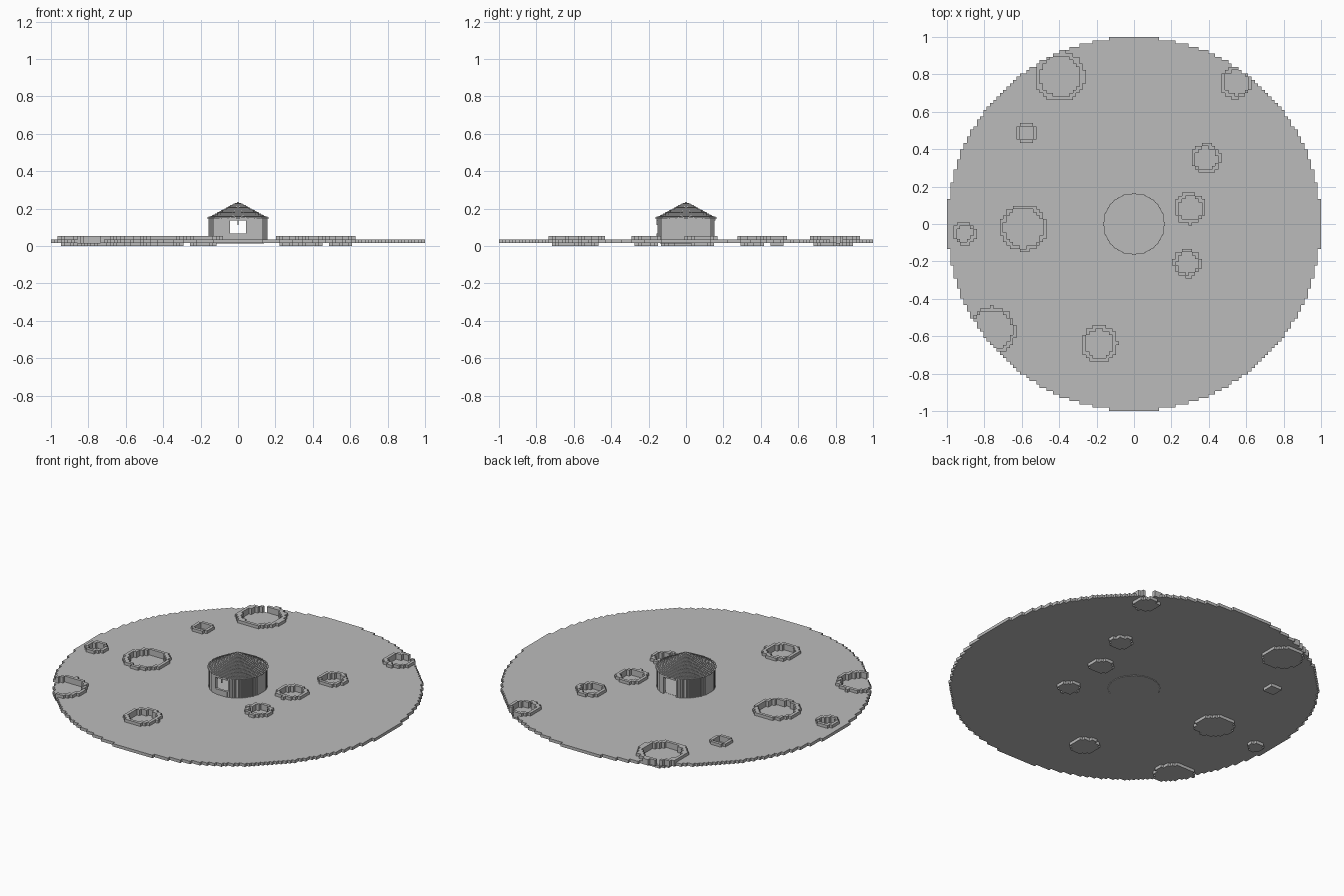
import bpy, math

if "Cube" in bpy.data.objects:
    bpy.data.objects.remove(bpy.data.objects["Cube"])

V = 2 / 113          # ground block size
H = V / 4            # hut block size

grey = bpy.data.materials.new("stone grey")
grey.diffuse_color = (0.5, 0.5, 0.5, 1)
grey.use_nodes = True
grey.node_tree.nodes["Principled BSDF"].inputs["Base Color"].default_value = grey.diffuse_color

# unit-cube sides: neighbour direction and outward-wound corners
SIDES = {
    (1, 0, 0): [(1, 0, 0), (1, 1, 0), (1, 1, 1), (1, 0, 1)],
    (-1, 0, 0): [(0, 0, 0), (0, 0, 1), (0, 1, 1), (0, 1, 0)],
    (0, 1, 0): [(0, 1, 0), (0, 1, 1), (1, 1, 1), (1, 1, 0)],
    (0, -1, 0): [(0, 0, 0), (1, 0, 0), (1, 0, 1), (0, 0, 1)],
    (0, 0, 1): [(0, 0, 1), (1, 0, 1), (1, 1, 1), (0, 1, 1)],
    (0, 0, -1): [(0, 0, 0), (0, 1, 0), (1, 1, 0), (1, 0, 0)],
}


def blocks(name, cells, size, levels):
    """Skin a set of (i, j, k) cells; layer k spans levels[k] to levels[k + 1]."""
    index, verts, faces = {}, [], []
    for i, j, k in sorted(cells):
        for (a, b, c), corners in SIDES.items():
            if (i + a, j + b, k + c) in cells:
                continue
            face = []
            for x, y, z in corners:
                key = (i + x, j + y, k + z)
                if key not in index:
                    index[key] = len(verts)
                    verts.append(((key[0] - 0.5) * size, (key[1] - 0.5) * size, levels[key[2]]))
                face.append(index[key])
            faces.append(face)
    mesh = bpy.data.meshes.new(name)
    mesh.from_pydata(verts, [], faces)
    mesh.materials.append(grey)
    ob = bpy.data.objects.new(name, mesh)
    bpy.context.collection.objects.link(ob)
    return ob


def disc(radius, size):
    """Grid cells inside a circle, with their distance from the centre."""
    n = int(radius / size) + 1
    for i in range(-n, n + 1):
        for j in range(-n, n + 1):
            d = math.hypot(i, j) * size
            if d < radius:
                yield i, j, d


# craters: x, y, bowl radius, rim radius
CRATERS = [
    (-0.395, 0.79, 0.108, 0.135), (0.545, 0.755, 0.065, 0.084),
    (-0.575, 0.485, 0.040, 0.058), (0.385, 0.35, 0.060, 0.080),
    (0.30, 0.083, 0.065, 0.084), (0.285, -0.21, 0.056, 0.075),
    (-0.59, -0.02, 0.105, 0.124), (-0.905, -0.05, 0.042, 0.062),
    (-0.76, -0.57, 0.108, 0.128), (-0.185, -0.64, 0.075, 0.097),
]

# ground disc with sunken bowls and raised rims
ground = set()
for i, j, _ in disc(56.5 * V, V):
    layers = {1}
    for cx, cy, bowl, rim in CRATERS:
        d = math.hypot(i * V - cx, j * V - cy)
        if d < bowl:
            layers = {0}
        elif d < rim:
            layers = {1, 2}
    ground |= {(i, j, k) for k in layers}
blocks("cratered_ground", ground, V, [0, V, 2 * V, 3 * V])

# round hut wall: window in front, doorway behind
FLOOR, SILL, LATCH, HEAD, EAVE = 2 * V, 0.068, 0.112, 0.136, 0.15
wall = set()
for i, j, d in disc(0.159, H):
    if d < 0.143:
        continue
    opening = abs(i * H) < 0.043
    for k in range(4):
        window = opening and j < 0 and k in (1, 2)
        door = opening and j > 0 and k < 3
        hook = window and i == 0 and k == 2 and d > 0.15
        if hook or not (window or door):
            wall.add((i, j, k))
blocks("hut_wall", wall, H, [FLOOR, SILL, LATCH, HEAD, EAVE])

# hut foundation set through the ground
blocks("hut_foundation", {(i, j, 0) for i, j, _ in disc(0.14, H)}, H, [V - 0.004, FLOOR + 0.001])

# stepped cone roof
STEPS = 20
roof = set()
for k in range(STEPS):
    roof |= {(i, j, k) for i, j, _ in disc(0.164 * (1 - k / STEPS), H)}
blocks("hut_roof", roof, H, [EAVE - 0.002 + k * 0.0044 for k in range(STEPS + 1)])
